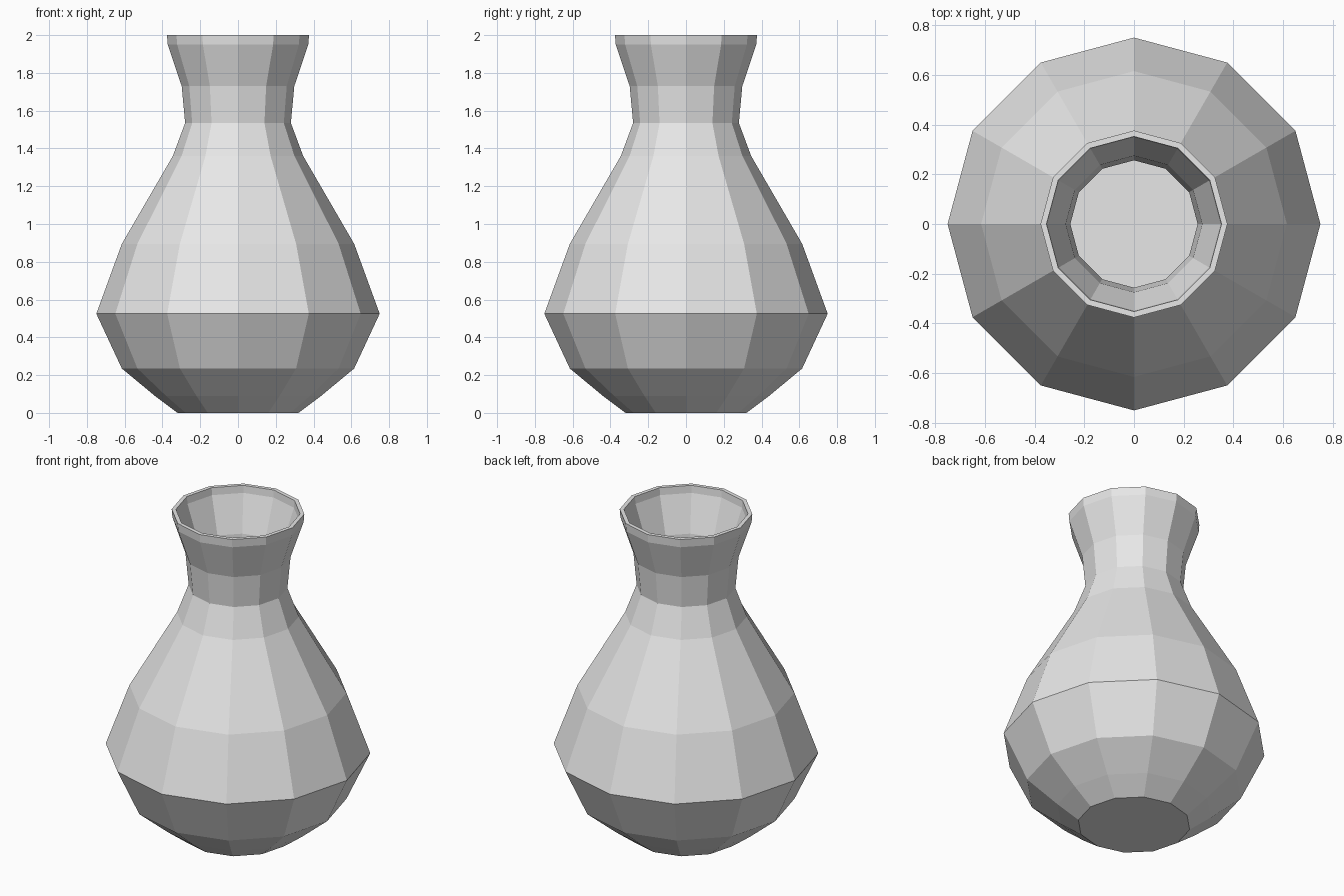
import bpy, bmesh, math
from mathutils import Vector

if "Cube" in bpy.data.objects:
    bpy.data.objects.remove(bpy.data.objects["Cube"])

SIDES = 12
WALL = 0.024

# Outer silhouette, (radius, height) from foot to lip
outer = [(0.32, 0.0), (0.44, 0.09), (0.615, 0.235), (0.75, 0.525), (0.615, 0.895),
         (0.345, 1.36), (0.28, 1.535), (0.298, 1.73), (0.372, 1.95), (0.376, 2.0)]

# Inner wall: the silhouette moved inward along its normals
inner = [(0.315, WALL)]
for i in range(1, len(outer) - 1):
    a, p, b = (Vector(outer[j]) for j in (i - 1, i, i + 1))
    t = ((p - a).normalized() + (b - p).normalized()).normalized()
    q = p + WALL * Vector((-t.y, t.x))
    inner.append((q.x, q.y))
inner.append((outer[-1][0] - WALL, 2.0))

profile = outer + inner[::-1]

bm = bmesh.new()


def ring(r, z):
    return [bm.verts.new((r * math.cos(math.tau * k / SIDES),
                          r * math.sin(math.tau * k / SIDES), z)) for k in range(SIDES)]


# Outer wall, lip and inner wall
rings = [ring(r, z) for r, z in profile]
for lo, hi in zip(rings, rings[1:]):
    for k in range(SIDES):
        n = (k + 1) % SIDES
        bm.faces.new((lo[k], lo[n], hi[n], hi[k]))

# Underside and inside floor, as fans
for loop, z in ((rings[0][::-1], 0.0), (rings[-1], WALL)):
    centre = bm.verts.new((0, 0, z))
    for k in range(SIDES):
        bm.faces.new((loop[k], loop[(k + 1) % SIDES], centre))

bmesh.ops.recalc_face_normals(bm, faces=bm.faces)
mesh = bpy.data.meshes.new("vase")
bm.to_mesh(mesh)
bm.free()

clay = bpy.data.materials.new("light grey")
clay.diffuse_color = (0.8, 0.8, 0.8, 1)
clay.use_nodes = True
clay.node_tree.nodes["Principled BSDF"].inputs["Base Color"].default_value = clay.diffuse_color
mesh.materials.append(clay)
vase = bpy.data.objects.new("vase", mesh)
bpy.context.collection.objects.link(vase)
